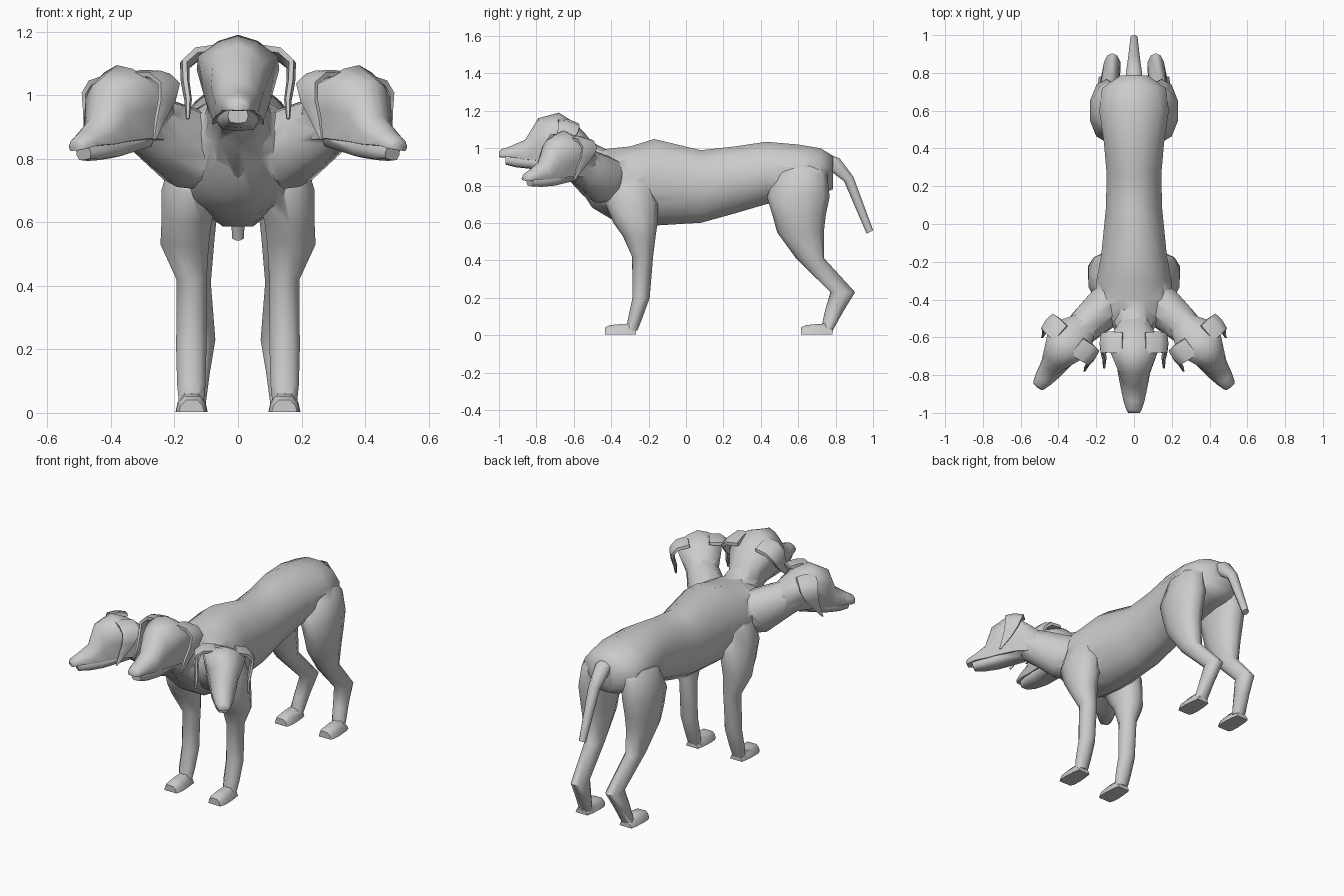
import bpy, bmesh, math
from mathutils import Vector, Matrix

fur = bpy.data.materials.new("grey fur")
fur.diffuse_color = (0.6, 0.6, 0.6, 1)
SIDES = {"right": 1, "left": -1}
welded = bpy.data.collections.new("welded parts")


def smooth(ob, angle):
    bpy.ops.object.select_all(action='DESELECT')
    ob.select_set(True)
    bpy.context.view_layer.objects.active = ob
    bpy.ops.object.shade_smooth_by_angle(angle=math.radians(angle))


def loft(name, rings, matrix=None, weld=True):
    """Skin a list of point rings, cap both ends and shade smooth."""
    bm = bmesh.new()
    rows = [[bm.verts.new(matrix @ Vector(p) if matrix else p) for p in r] for r in rings]
    n = len(rows[0])
    for a, b in zip(rows, rows[1:]):
        for i in range(n):
            j = (i + 1) % n
            bm.faces.new((a[i], a[j], b[j], b[i]))
    bm.faces.new(rows[0])
    bm.faces.new(rows[-1])
    bmesh.ops.recalc_face_normals(bm, faces=bm.faces)
    mesh = bpy.data.meshes.new(name)
    bm.to_mesh(mesh)
    bm.free()
    mesh.materials.append(fur)
    ob = bpy.data.objects.new(name, mesh)
    bpy.context.collection.objects.link(ob)
    smooth(ob, 60)
    if weld:
        welded.objects.link(ob)
    return ob


def oval(centre, u, v, n=10):
    """Ellipse ring spanned by the two half-axis vectors u and v."""
    c, u, v = Vector(centre), Vector(u), Vector(v)
    return [c + u * math.cos(t) + v * math.sin(t)
            for t in (2 * math.pi * (i + 0.5) / n for i in range(n))]


# Torso: y, bottom, top, half width
torso_rows = [(-0.58, 0.80, 0.95, 0.08), (-0.50, 0.68, 0.98, 0.16), (-0.40, 0.62, 1.00, 0.20),
              (-0.30, 0.60, 1.01, 0.20), (-0.17, 0.585, 1.05, 0.175), (0.08, 0.60, 0.99, 0.15),
              (0.26, 0.65, 1.01, 0.145), (0.43, 0.70, 1.035, 0.16), (0.60, 0.73, 1.02, 0.185),
              (0.72, 0.75, 1.00, 0.17), (0.785, 0.78, 0.96, 0.075)]
torso = loft("torso", [oval((0, y, (t + b) / 2), (w * 1.03, 0, 0), (0, 0, (t - b) * 0.515), 12)
                       for y, b, t, w in torso_rows], weld=False)

# Tail: centre y, z, half width, half thickness
tail = [(0.70, 0.95, 0.05, 0.05), (0.78, 0.925, 0.047, 0.045),
        (0.87, 0.835, 0.034, 0.027), (0.983, 0.552, 0.02, 0.019)]
loft("tail", [oval((0, y, z), (w, 0, 0), (0, t, t * 0.5), 8) for y, z, w, t in tail])

# Legs: z, centre x, centre y, half width, half depth
front_leg = [(0.92, 0.10, -0.30, 0.04, 0.05), (0.80, 0.13, -0.30, 0.085, 0.12),
             (0.70, 0.15, -0.29, 0.096, 0.14), (0.60, 0.162, -0.27, 0.083, 0.118),
             (0.53, 0.168, -0.25, 0.08, 0.088), (0.42, 0.146, -0.232, 0.05, 0.056),
             (0.20, 0.147, -0.24, 0.05, 0.046), (0.09, 0.147, -0.272, 0.047, 0.038),
             (0.025, 0.147, -0.29, 0.040, 0.030)]
rear_leg = [(0.96, 0.09, 0.64, 0.04, 0.07), (0.86, 0.13, 0.62, 0.09, 0.135),
            (0.74, 0.145, 0.60, 0.093, 0.168), (0.64, 0.147, 0.605, 0.087, 0.142),
            (0.55, 0.145, 0.612, 0.075, 0.125), (0.41, 0.135, 0.664, 0.052, 0.075),
            (0.23, 0.115, 0.838, 0.046, 0.066), (0.13, 0.128, 0.793, 0.042, 0.05),
            (0.025, 0.14, 0.752, 0.040, 0.032)]


def leg(kind, side, rows, heel):
    s = SIDES[side]
    loft(f"{kind}_leg_{side}", [oval((s * x, y, z), (rx, 0, 0), (0, ry, 0), 10)
                                for z, x, y, rx, ry in rows])
    # Paw: flat sole, rounded top, tapering to the toes
    rings = []
    for dy, top, w in ((0, 0.03, 0.036), (-0.04, 0.062, 0.042), (-0.10, 0.058, 0.046),
                       (-0.145, 0.053, 0.044), (-0.168, 0.04, 0.036)):
        rings.append([(s * 0.146 + a * w, heel + dy, z) for a, z in
                      ((-1.1, 0.003), (1.1, 0.003), (0.95, top * 0.6),
                       (0.5, top), (-0.5, top), (-0.95, top * 0.6))])
    loft(f"{kind}_paw_{side}", rings)


for side in SIDES:
    leg("front", side, front_leg, -0.266)
    leg("rear", side, rear_leg, 0.782)


def head(tag, matrix):
    """Head in its own frame: nose towards -y, origin between the ears."""
    def section(y, bottom, top, crown, cheek, low):
        h = top - bottom
        half = [(crown * 0.5, top - 0.07 * h), (crown, top - 0.24 * h),
                (cheek, bottom + 0.4 * h), (low, bottom + 0.04 * h)]
        return ([(0, y, top)] + [(x, y, z) for x, z in half] + [(0, y, bottom)]
                + [(-x, y, z) for x, z in reversed(half)])
    # Skull and muzzle
    skull = [(0.12, -0.16, -0.05, 0.05, 0.07, 0.05), (0.06, -0.17, 0.03, 0.09, 0.095, 0.07),
             (0.00, -0.16, 0.09, 0.13, 0.105, 0.08), (-0.08, -0.14, 0.14, 0.125, 0.10, 0.08),
             (-0.19, -0.125, 0.11, 0.078, 0.085, 0.07), (-0.26, -0.115, -0.005, 0.052, 0.072, 0.062),
             (-0.34, -0.10, -0.04, 0.038, 0.055, 0.05), (-0.385, -0.10, -0.055, 0.03, 0.04, 0.036),
             (-0.40, -0.098, -0.07, 0.02, 0.03, 0.026)]
    loft(f"skull_{tag}", [section(*r) for r in skull], matrix)
    # Lower jaw, closed against the upper lip
    jaw = [(-0.05, -0.163, -0.09, 0.06, 0.07, 0.05), (-0.22, -0.162, -0.085, 0.06, 0.066, 0.048),
           (-0.31, -0.152, -0.08, 0.044, 0.05, 0.038), (-0.365, -0.138, -0.085, 0.028, 0.032, 0.024)]
    loft(f"jaw_{tag}", [section(*r) for r in jaw], matrix)
    # Hanging ears: x, y, z, half depth, half thickness, outward tilt of the flap
    ear = [(0.06, -0.03, 0.088, 0.065, 0.018, 80), (0.13, -0.025, 0.078, 0.065, 0.018, 65),
           (0.168, -0.03, 0.045, 0.06, 0.016, 25), (0.166, -0.06, -0.01, 0.045, 0.014, 0),
           (0.157, -0.105, -0.065, 0.028, 0.012, -5), (0.158, -0.16, -0.125, 0.006, 0.006, 0)]
    for side, s in SIDES.items():
        rings = []
        for x, y, z, d, t, tilt in ear:
            a = math.radians(tilt)
            rings.append(oval((s * x, y, z), (0, d, -0.25 * d),
                              (s * t * math.cos(a), 0, t * math.sin(a)), 6))
        loft(f"ear_{tag}_{side}", rings, matrix, weld=False)


def neck(tag, rows, sign=1, yaw=0.0):
    """Neck rings: x, y, z, half width, half height; facing turned by yaw."""
    u = Vector((math.cos(yaw), math.sin(yaw), 0))
    f = Vector((math.sin(yaw), -math.cos(yaw), 0))
    v = Vector((0, 0, 0.85)) - f * 0.45
    loft(f"neck_{tag}", [oval((x, y, z), u * w, v * h, 10) for x, y, z, w, h in rows],
         Matrix.Diagonal((sign, 1, 1, 1)))


# Centre head and neck
head("centre", Matrix.Translation((0, -0.6, 1.05)))
neck("centre", [(0, -0.33, 0.83, 0.14, 0.16), (0, -0.48, 0.865, 0.12, 0.145),
                (0, -0.58, 0.94, 0.10, 0.12), (0, -0.68, 0.985, 0.08, 0.09)])

# Side heads turn outwards, nod down and lean a little
place = (Matrix.Translation((0.312, -0.585, 0.985)) @ Matrix.Rotation(math.radians(37), 4, 'Z')
         @ Matrix.Rotation(0.20, 4, 'X') @ Matrix.Rotation(0.11, 4, 'Y') @ Matrix.Scale(0.91, 4))
side_neck = [(0.05, -0.36, 0.81, 0.10, 0.13), (0.15, -0.44, 0.83, 0.115, 0.14),
             (0.24, -0.52, 0.885, 0.10, 0.115), (0.31, -0.59, 0.925, 0.085, 0.095),
             (0.35, -0.65, 0.935, 0.07, 0.08)]
for side, s in SIDES.items():
    head(side, Matrix.Diagonal((s, 1, 1, 1)) @ place)
    neck(side, side_neck, s, math.radians(42))

# Weld limbs, necks and skulls into one continuous skin
union = torso.modifiers.new("weld", 'BOOLEAN')
union.operation = 'UNION'
union.solver = 'EXACT'
union.operand_type = 'COLLECTION'
union.collection = welded
bpy.context.view_layer.objects.active = torso
bpy.ops.object.modifier_apply(modifier=union.name)
for ob in list(welded.objects):
    bpy.data.objects.remove(ob)
torso.name = "hound_body"
smooth(torso, 60)
